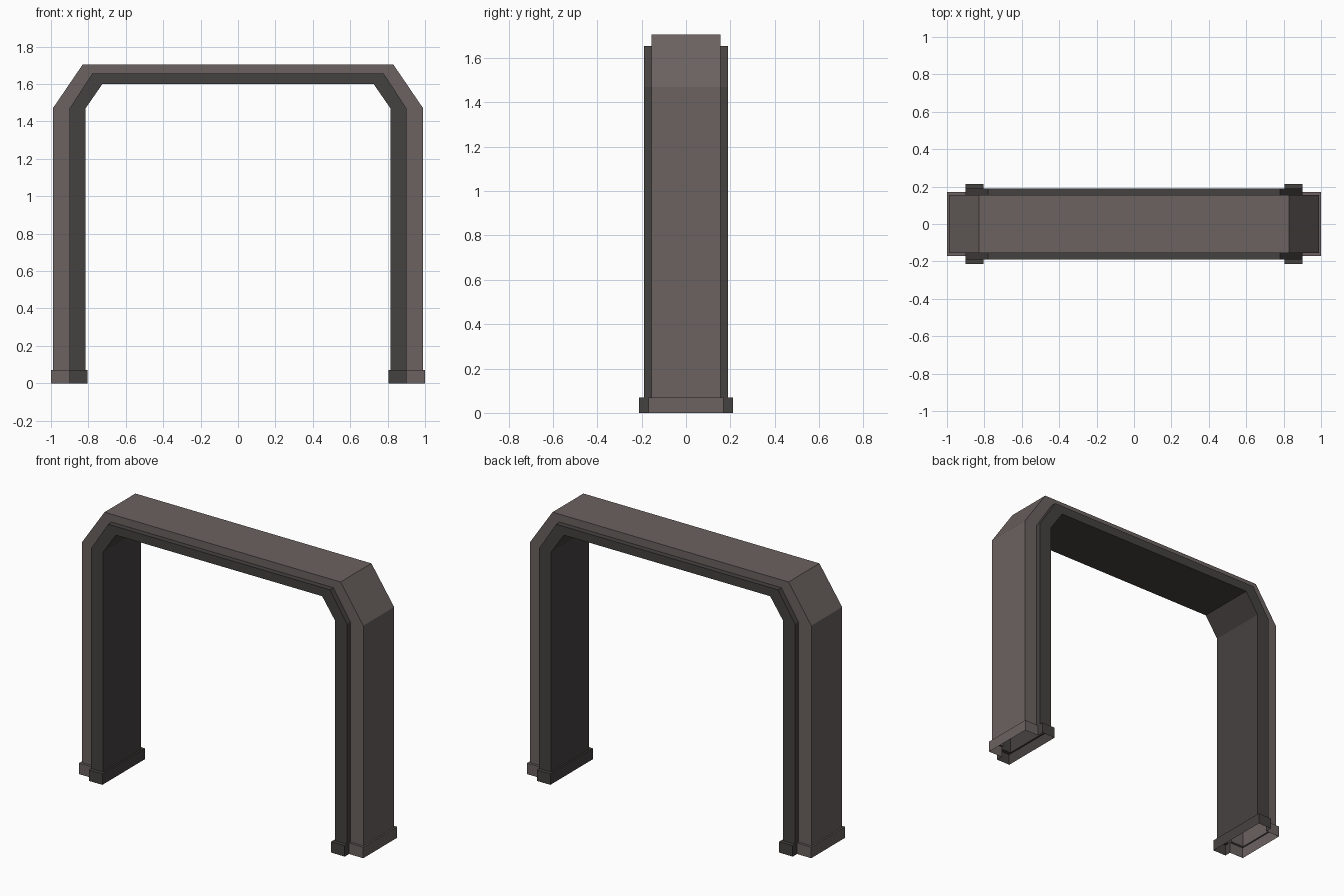
import bpy, bmesh

if "Cube" in bpy.data.objects:
    bpy.data.objects.remove(bpy.data.objects["Cube"])


def material(name, rgb):
    m = bpy.data.materials.new(name)
    m.diffuse_color = (*rgb, 1)
    m.use_nodes = True
    m.node_tree.nodes["Principled BSDF"].inputs["Base Color"].default_value = m.diffuse_color
    return m


BROWN = material("warm grey brown", (0.147, 0.122, 0.117))
DARK = material("dark grey", (0.060, 0.054, 0.051))

# Profile points in the front plane: (x, z) of the outer, middle and inner edges
LEG_X = {"o": 0.99, "m": 0.90, "i": 0.815}
FOOT_X = {"o": 1.0, "m": 0.90, "i": 0.805}
TOP = {"o": (0.83, 1.705), "m": (0.78, 1.655), "i": (0.725, 1.60)}
LEG_Y = {"n": 0.155, "w": 0.19}     # narrow outer band, wide inner band
FOOT_Y = {"n": 0.17, "w": 0.213}


def at(xs, z):
    return {k: (x, z) for k, x in xs.items()}


FOOT = [(at(FOOT_X, 0), FOOT_Y), (at(FOOT_X, 0.07), FOOT_Y), (at(LEG_X, 0.07), LEG_Y)]
ARCH = [(at(LEG_X, 0.07), LEG_Y), (at(LEG_X, 1.47), LEG_Y), (TOP, LEG_Y)]

# Open channel sections: (edge, width, side)
OUTER = [("m", "n", -1), ("o", "n", -1), ("o", "n", 1), ("m", "n", 1)]
INNER = [("m", "n", 1), ("m", "w", 1), ("i", "w", 1), ("i", "w", -1),
         ("m", "w", -1), ("m", "n", -1)]


def mirrored(stations):
    return [({k: (-x, z) for k, (x, z) in p.items()}, y) for p, y in reversed(stations)]


def sweep(name, section, runs, mat):
    bm = bmesh.new()
    for run in runs:
        rows = [[bm.verts.new((p[e][0], s * ys[w], p[e][1])) for e, w, s in section]
                for p, ys in run]
        for a, b in zip(rows, rows[1:]):
            for j in range(len(section) - 1):
                quad = (a[j], a[j + 1], b[j + 1], b[j])
                f = bm.faces.new(quad)
                if f.calc_area() < 1e-7:
                    bm.faces.remove(f)
    me = bpy.data.meshes.new(name)
    bm.to_mesh(me)
    bm.free()
    me.materials.append(mat)
    bpy.context.collection.objects.link(bpy.data.objects.new(name, me))


# Chamfered door frame, open underneath, and its stepped feet
for label, section, mat in (("outer", OUTER, BROWN), ("inner", INNER, DARK)):
    sweep(label + "_frame", section, [ARCH + mirrored(ARCH)], mat)
    sweep(label + "_feet", section, [FOOT, mirrored(FOOT)], mat)
